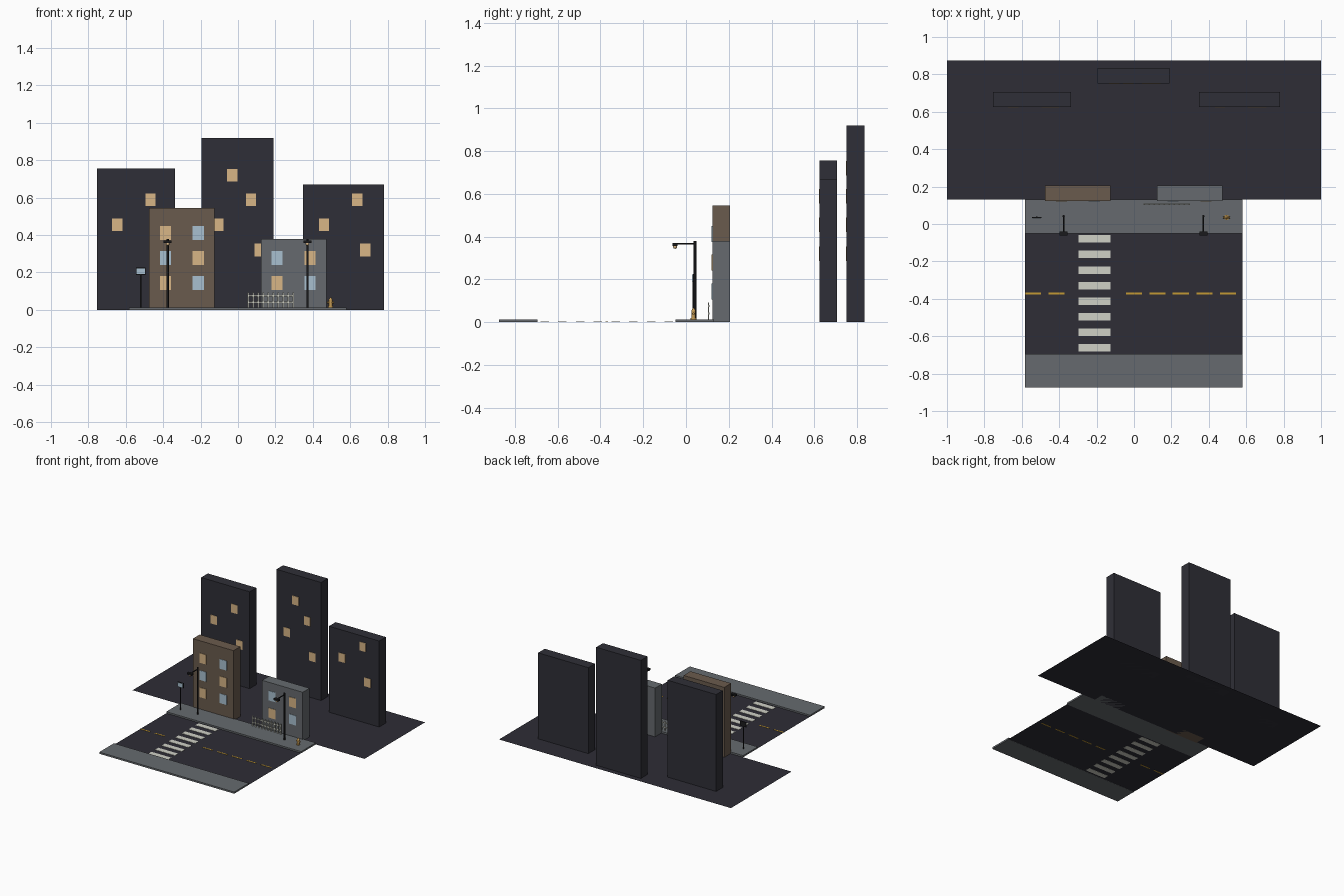
import bpy, bmesh, math
from mathutils import Matrix, Vector

if "Cube" in bpy.data.objects:
    bpy.data.objects.remove(bpy.data.objects["Cube"])


def material(name, rgb):
    """Flat colour given as 0-255 display values, stored as linear."""
    m = bpy.data.materials.new(name)
    lin = [((c / 255 + 0.055) / 1.055) ** 2.4 for c in rgb]
    m.diffuse_color = (*lin, 1)
    m.use_nodes = True
    m.node_tree.nodes["Principled BSDF"].inputs["Base Color"].default_value = m.diffuse_color
    return m


ASPHALT = material("asphalt", (46, 45, 54))
TOWER = material("night_tower", (47, 47, 55))
PAVING = material("grey_concrete", (102, 106, 110))
BROWN = material("brown_brick", (106, 91, 77))
WARM = material("warm_window", (216, 182, 134))
BLUE = material("blue_window", (168, 192, 208))
CREAM = material("cream_paint", (208, 209, 198))
YELLOW = material("yellow_paint", (196, 154, 52))
BLACK = material("black_metal", (26, 26, 28))
GOLD = material("hydrant_gold", (196, 154, 84))


def finish(name, bm, mat, smooth=False):
    me = bpy.data.meshes.new(name)
    bm.to_mesh(me)
    bm.free()
    me.materials.append(mat)
    if smooth:
        me.shade_smooth()
        me.set_sharp_from_angle(angle=math.radians(35))
    ob = bpy.data.objects.new(name, me)
    bpy.context.collection.objects.link(ob)
    return ob


def boxes(name, spans, mat):
    """One object made of boxes, each (x0, x1, y0, y1, z0, z1)."""
    bm = bmesh.new()
    for x0, x1, y0, y1, z0, z1 in spans:
        mid = Vector(((x0 + x1) / 2, (y0 + y1) / 2, (z0 + z1) / 2))
        bmesh.ops.create_cube(bm, size=1, matrix=Matrix.Translation(mid)
                              @ Matrix.Diagonal((x1 - x0, y1 - y0, z1 - z0, 1)))
    return finish(name, bm, mat)


def sheet(name, x0, x1, y0, y1, z, mat):
    bm = bmesh.new()
    bm.faces.new([bm.verts.new((x, y, z)) for x, y in
                  ((x0, y0), (x1, y0), (x1, y1), (x0, y1))])
    return finish(name, bm, mat)


def rod(name, a, b, r, mat, r2=None, sides=12):
    """Round bar or cone from point a to point b."""
    a, b = Vector(a), Vector(b)
    bm = bmesh.new()
    turn = (b - a).to_track_quat('Z', 'Y').to_matrix().to_4x4()
    bmesh.ops.create_cone(bm, cap_ends=True, segments=sides, radius1=r,
                          radius2=r if r2 is None else r2, depth=(b - a).length,
                          matrix=Matrix.Translation((a + b) / 2) @ turn)
    return finish(name, bm, mat, True)


def ball(name, at, r, mat):
    bm = bmesh.new()
    bmesh.ops.create_uvsphere(bm, u_segments=12, v_segments=8, radius=r,
                              matrix=Matrix.Translation(at))
    return finish(name, bm, mat, True)


def windows(name, places, y, w, h, mat):
    """Thin panes on a front wall at depth y."""
    boxes(name, [(x - w / 2, x + w / 2, y - 0.003, y + 0.001, z - h / 2, z + h / 2)
                 for x, z in places], mat)


# Ground, road and pavements
sheet("back_ground", -1, 1, 0.13, 0.875, 0.0, ASPHALT)
sheet("road", -0.583, 0.58, -0.7, -0.045, 0.001, ASPHALT)
boxes("near_pavement", [(-0.583, 0.58, -0.875, -0.695, 0, 0.013)], PAVING)
boxes("far_pavement", [(-0.583, 0.58, -0.05, 0.13, 0, 0.013)], PAVING)

# Road markings
boxes("crosswalk_stripes", [(-0.297, -0.125, y - 0.02, y + 0.02, 0, 0.003)
                            for y in (-0.08 - 0.083 * i for i in range(8))], CREAM)
boxes("centre_dashes", [(x - 0.043, x + 0.043, -0.376, -0.366, 0, 0.003)
                        for x in (-0.54, -0.415, 0.0, 0.125, 0.25, 0.376, 0.502)], YELLOW)

# Distant towers with scattered lit windows
towers = {
    "left": (-0.755, -0.337, 0.625, 0.707, 0.755,
             [(-0.645, 0.455), (-0.468, 0.588), (-0.426, 0.32)]),
    "middle": (-0.195, 0.19, 0.752, 0.834, 0.92,
               [(-0.03, 0.72), (0.07, 0.588), (-0.105, 0.455), (0.115, 0.32)]),
    "right": (0.347, 0.78, 0.625, 0.707, 0.67,
              [(0.46, 0.455), (0.638, 0.588), (0.68, 0.32)]),
}
for side, (x0, x1, y0, y1, top, lit) in towers.items():
    boxes(side + "_tower", [(x0, x1, y0, y1, 0, top)], TOWER)
    windows(side + "_tower_windows", lit, y0, 0.055, 0.068, WARM)

# Street buildings with alternating warm and blue windows
for name, x0, x1, top, rows, mat in (("brown_house", -0.475, -0.125, 0.545, 3, BROWN),
                                     ("grey_house", 0.122, 0.472, 0.38, 2, PAVING)):
    boxes(name, [(x0, x1, 0.123, 0.207, 0, top)], mat)
    mid = (x0 + x1) / 2
    for parity, tint, glass in ((0, "warm", WARM), (1, "blue", BLUE)):
        spots = [(mid + (c - 0.5) * 0.176, 0.144 + 0.134 * r)
                 for r in range(rows) for c in range(2) if (r + c) % 2 == parity]
        windows(f"{name}_{tint}_windows", spots, 0.123, 0.06, 0.075, glass)

# Street lamps reaching over the road
for side, x in (("left", -0.376), ("right", 0.371)):
    rod(side + "_lamp_pole", (x, 0.042, 0.01), (x, 0.042, 0.38), 0.006, BLACK)
    rod(side + "_lamp_arm", (x, 0.047, 0.366), (x, -0.055, 0.366), 0.004, BLACK)
    boxes(side + "_lamp_head", [(x - 0.021, x + 0.021, -0.062, -0.04, 0.357, 0.371)], BLACK)
    ball(side + "_lamp_bulb", (x, -0.051, 0.353), 0.01, WARM)

# Street sign
rod("sign_post", (-0.52, 0.035, 0.01), (-0.52, 0.035, 0.2), 0.005, BLACK)
boxes("sign_board", [(-0.546, -0.494, 0.032, 0.038, 0.187, 0.226)], BLACK)
boxes("sign_face", [(-0.542, -0.498, 0.029, 0.033, 0.191, 0.222)], BLUE)

# Picket fence
pickets = [(x - 0.004, x + 0.004, 0.102, 0.108, 0.013, 0.092)
           for x in (0.054 + 0.0268 * i for i in range(10))]
rails = [(0.05, 0.3, 0.104, 0.11, z - 0.004, z + 0.004) for z in (0.04, 0.075)]
boxes("picket_fence", pickets + rails, CREAM)

# Hydrant
rod("hydrant_base", (0.495, 0.035, 0.012), (0.495, 0.035, 0.02), 0.014, GOLD)
rod("hydrant_body", (0.495, 0.035, 0.02), (0.495, 0.035, 0.052), 0.01, GOLD)
rod("hydrant_cap", (0.495, 0.035, 0.052), (0.495, 0.035, 0.066), 0.011, GOLD, 0.003)
rod("hydrant_outlets", (0.477, 0.035, 0.04), (0.513, 0.035, 0.04), 0.005, GOLD)
